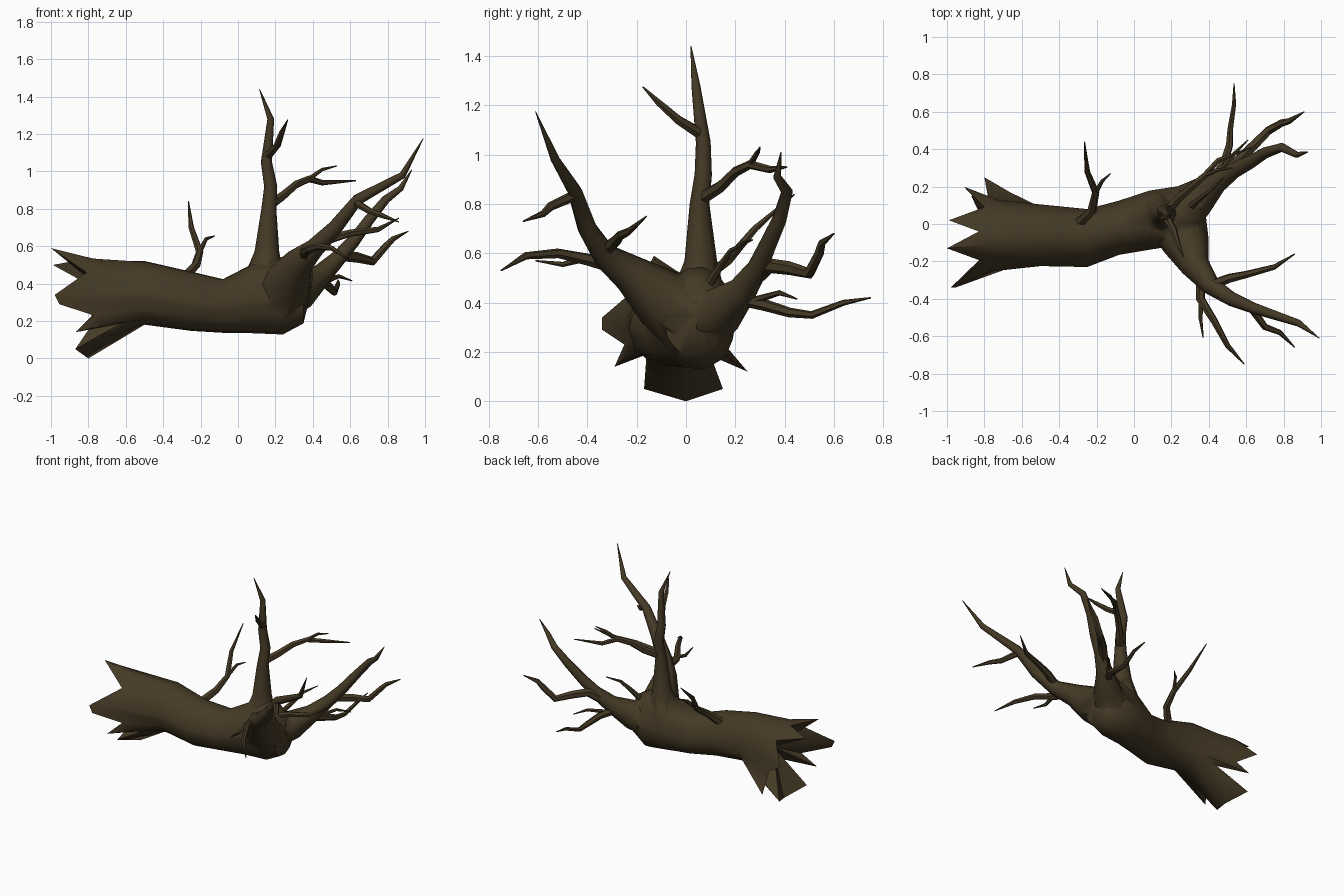
import bpy, bmesh, math
from mathutils import Vector

if "Cube" in bpy.data.objects:
    bpy.data.objects.remove(bpy.data.objects["Cube"])

bark = bpy.data.materials.new("dark_brown_bark")
bark.diffuse_color = (0.06, 0.042, 0.019, 1)
bark.use_nodes = True
bark.node_tree.nodes["Principled BSDF"].inputs["Base Color"].default_value = bark.diffuse_color


def smooth(ob):
    bpy.ops.object.select_all(action='DESELECT')
    ob.select_set(True)
    bpy.context.view_layer.objects.active = ob
    bpy.ops.object.shade_smooth_by_angle(angle=math.radians(50))


def finish(name, bm):
    bmesh.ops.recalc_face_normals(bm, faces=bm.faces)
    me = bpy.data.meshes.new(name)
    bm.to_mesh(me)
    bm.free()
    me.materials.append(bark)
    ob = bpy.data.objects.new(name, me)
    bpy.context.collection.objects.link(ob)
    smooth(ob)
    return ob


def skin(bm, rings):
    for a, b in zip(rings, rings[1:]):
        n = len(a)
        for i in range(n):
            bm.faces.new((a[i], a[(i + 1) % n], b[(i + 1) % n], b[i]))


def fan(bm, ring, point):
    c = bm.verts.new(point)
    for i in range(len(ring)):
        bm.faces.new((ring[i], ring[(i + 1) % len(ring)], c))


def branch(name, path, radii, sides=6):
    """Tapered crooked tube; radii is a list or (start, end) pair."""
    pts = [Vector(p) for p in path]
    n = len(pts)
    if len(radii) == 2:
        r0, r1 = radii
        radii = [r0 + (r1 - r0) * i / (n - 1) for i in range(n - 1)] + [0.003]
    bm = bmesh.new()
    rings = []
    up = None
    for i, p in enumerate(pts):
        d = (pts[min(i + 1, n - 1)] - pts[max(i - 1, 0)]).normalized()
        if up is None:
            up = d.orthogonal()
        up = (up - d * up.dot(d)).normalized()
        side = d.cross(up)
        rings.append([bm.verts.new(p + radii[i] * (
            up * math.cos(2 * math.pi * k / sides) + side * math.sin(2 * math.pi * k / sides)))
            for k in range(sides)])
    skin(bm, rings)
    bm.faces.new(rings[0])
    bm.faces.new(rings[-1])
    return finish(name, bm)


# Trunk with a torn, splintered end: tips and notches in order round the rim
rim = [(-.91, .20, .33), (-.80, .09, .46), (-.99, .02, .50), (-.83, -.04, .53),
       (-1.0, -.13, .59), (-.81, -.20, .46), (-.98, -.34, .34), (-.955, -.34, .29),
       (-.77, -.25, .23), (-.87, -.29, .14), (-.62, -.16, .19), (-.87, -.17, .05),
       (-.80, 0, 0), (-.87, .15, .05), (-.64, .10, .185), (-.80, .25, .12), (-.78, .14, .25)]
angles = [math.atan2(z - .34, y + .06) for x, y, z in rim]
# x, centre y, centre z, half width, half height
sections = [(-.50, -.06, .35, .165, .172), (-.25, -.075, .305, .155, .16),
            (-.08, -.02, .28, .145, .145), (.08, .02, .32, .158, .188),
            (.24, .045, .335, .158, .21), (.35, .03, .335, .12, .15)]
bm = bmesh.new()
rings = [[bm.verts.new(p) for p in rim], []]
for x, y, z, ry, rz in sections:
    rings.append([bm.verts.new((x, y + ry * math.cos(a), z + rz * math.sin(a))) for a in angles])
# Splinters on the upper half stay level before they flare
for tip, base in zip(rings[0], rings[2]):
    p = base.co.lerp(tip.co, .55)
    if tip.co.z > .25:
        flat = base.co.lerp(tip.co, .25)
        p.y, p.z = flat.y, flat.z
    rings[1].append(bm.verts.new(p))
skin(bm, rings)
fan(bm, rings[0], (-.68, -.05, .33))
fan(bm, rings[-1], (.385, .03, .33))
trunk = finish("trunk", bm)

# Three main limbs
limbs = [
    branch("upright_limb", [(.14, .05, .40), (.155, .06, .57), (.165, .055, .80),
           (.175, .07, .92), (.152, .07, 1.05), (.175, .04, 1.28), (.115, .02, 1.44)],
           [.12, .066, .04, .035, .03, .018, .002], 8),
    branch("rear_limb", [(.24, .06, .34), (.35, .145, .37), (.45, .23, .45), (.54, .29, .54),
           (.62, .33, .63), (.70, .38, .74), (.79, .41, .85), (.87, .37, .91),
           (.93, .385, 1.01)],
           [.14, .10, .06, .043, .036, .03, .024, .017, .002], 8),
    branch("front_limb", [(.23, .02, .34), (.28, -.11, .42), (.33, -.23, .52),
           (.41, -.33, .59), (.52, -.40, .70), (.64, -.45, .85), (.88, -.53, .98),
           (.99, -.61, 1.175)],
           [.16, .125, .078, .052, .04, .03, .019, .002], 8)]
# Grow the limbs into the trunk as one surface
for limb in limbs:
    mod = trunk.modifiers.new("union", 'BOOLEAN')
    mod.operation = 'UNION'
    mod.solver = 'EXACT'
    mod.object = limb
    bpy.context.view_layer.objects.active = trunk
    bpy.ops.object.modifier_apply(modifier=mod.name)
    bpy.data.objects.remove(limb)
trunk.name = "trunk_with_limbs"
trunk.data.shade_smooth()

# Branches of the upright limb
branch("upright_twig", [(.165, .05, 1.09), (.21, -.03, 1.14), (.235, -.11, 1.21),
       (.265, -.175, 1.275)], (.024, .01))
branch("upright_side_branch", [(.17, .06, .82), (.24, .14, .87), (.31, .20, .93), (.38, .26, .96),
       (.45, .34, .94), (.63, .41, .95)], (.028, .012))
branch("upright_side_twig", [(.38, .26, .96), (.45, .29, 1.01), (.53, .30, 1.03)], (.014, .006))

# Small branch on the trunk
branch("trunk_branch", [(-.30, .0, .42), (-.225, .07, .50), (-.205, .17, .57), (-.25, .28, .70),
       (-.265, .44, .84)], (.03, .01))
branch("trunk_twig", [(-.21, .16, .56), (-.17, .23, .64), (-.125, .27, .655)], (.015, .006))

# Branches of the rear limb
branch("rear_low_branch", [(.46, .24, .46), (.56, .34, .55), (.64, .42, .54), (.72, .50, .52),
       (.79, .54, .60), (.83, .55, .64), (.91, .60, .68)], (.036, .012))
branch("rear_drooping_branch", [(.40, .20, .42), (.48, .32, .39), (.51, .42, .36), (.515, .51, .35),
       (.535, .64, .40), (.535, .75, .42)], (.028, .008))
branch("rear_drooping_twig", [(.46, .28, .41), (.54, .38, .44), (.61, .45, .415)], (.016, .006))
branch("rear_crotch_twig", [(.30, .09, .47), (.36, .14, .55), (.41, .18, .61), (.48, .25, .65)],
       (.02, .006))

# Branches of the front limb
branch("front_inner_branch", [(.41, -.33, .61), (.51, -.29, .645), (.60, -.27, .67),
       (.75, -.23, .69), (.86, -.16, .75)], (.03, .01))
branch("front_outer_branch", [(.62, -.44, .84), (.70, -.55, .79), (.78, -.58, .76),
       (.86, -.66, .73)], (.022, .01))
branch("front_low_branch", [(.36, -.27, .54), (.355, -.40, .575), (.43, -.52, .60),
       (.50, -.65, .59), (.59, -.75, .53)], (.03, .01))
branch("front_low_twig", [(.36, -.41, .58), (.355, -.50, .555), (.37, -.61, .57)], (.016, .006))
